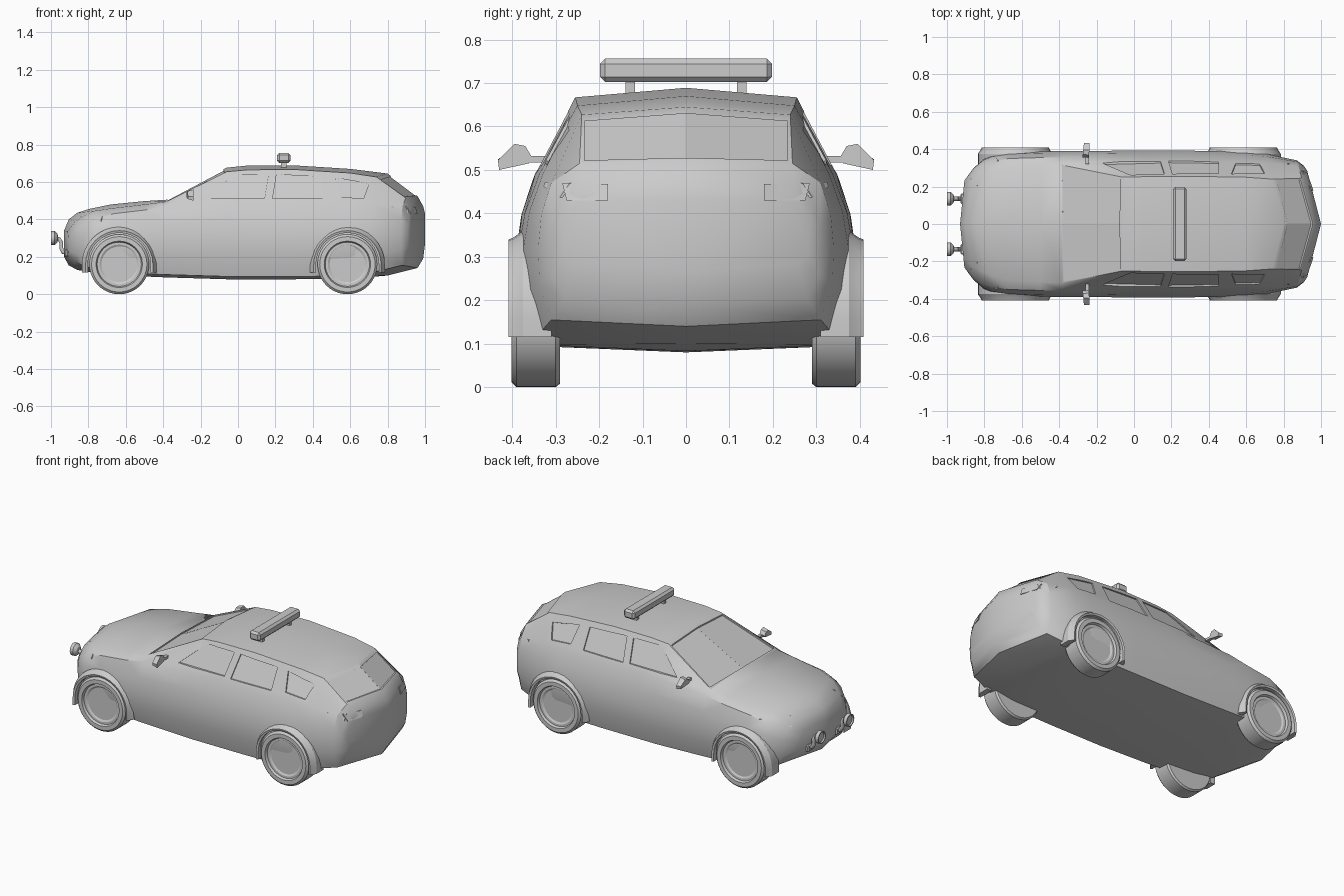
import bpy, bmesh, math
from mathutils import Vector
from mathutils.bvhtree import BVHTree

if "Cube" in bpy.data.objects:
    bpy.data.objects.remove(bpy.data.objects["Cube"])


def make(name, verts, faces, angle=30, mirror=False):
    bm = bmesh.new()
    vs = [bm.verts.new(v) for v in verts]
    for f in faces:
        bm.faces.new([vs[i] for i in f])
    if mirror:
        geo = bm.verts[:] + bm.edges[:] + bm.faces[:]
        bmesh.ops.mirror(bm, geom=geo, axis='Y', merge_dist=0.0001)
    bmesh.ops.remove_doubles(bm, verts=bm.verts[:], dist=0.00005)
    bmesh.ops.recalc_face_normals(bm, faces=bm.faces[:])
    me = bpy.data.meshes.new(name)
    bm.to_mesh(me)
    bm.free()
    ob = bpy.data.objects.new(name, me)
    bpy.context.collection.objects.link(ob)
    smooth(ob, angle)
    return ob


def activate(ob):
    bpy.ops.object.select_all(action='DESELECT')
    ob.select_set(True)
    bpy.context.view_layer.objects.active = ob


def smooth(ob, angle):
    activate(ob)
    bpy.ops.object.shade_smooth_by_angle(angle=math.radians(angle))


def extrude_points(name, a, b):
    n = len(a)
    faces = [list(range(n)), list(range(n, 2 * n))]
    faces += [(i, (i + 1) % n, n + (i + 1) % n, n + i) for i in range(n)]
    return make(name, a + b, faces)


def panel(name, pts, d, inn, out):
    """Prism following the body surface under the points, cast along d."""
    d = Vector(d).normalized()
    hits = [h for h in (tree.ray_cast(Vector(p) - d * 0.5, d)[0] for p in pts) if h]
    return extrude_points(name, [h - d * out for h in hits], [h + d * inn for h in hits])


def lathe(name, profile, centre, axis, seg=32):
    """Profile of (radius, position along axis)."""
    verts, faces, m = [], [], len(profile)
    for i in range(seg):
        a = 2 * math.pi * i / seg
        for r, t in profile:
            u, w = r * math.cos(a), r * math.sin(a)
            p = (u, t, w) if axis == 'Y' else (t, u, w)
            verts.append(Vector(p) + Vector(centre))
    for i in range(seg):
        j = (i + 1) % seg
        faces += [(i * m + k, i * m + k + 1, j * m + k + 1, j * m + k) for k in range(m - 1)]
    return make(name, verts, faces)


def box(name, loc, size, bevel=0.0):
    bpy.ops.mesh.primitive_cube_add(size=1, location=loc)
    ob = bpy.context.object
    ob.name = name
    ob.scale = size
    bpy.ops.object.transform_apply(location=False, rotation=False, scale=True)
    if bevel:
        mod = ob.modifiers.new('bevel', 'BEVEL')
        mod.width, mod.segments = bevel, 1
    return ob


# Body stations: x, top z, edge y, edge z, belt y, belt z, widest y, bottom z, plan sweep
stations = [
    (-.93, .34, .18, .335, .22, .31, .23, .20, .10),
    (-.905, .40, .22, .39, .28, .35, .30, .155, .16),
    (-.86, .435, .25, .42, .32, .38, .345, .13, .16),
    (-.80, .455, .27, .445, .335, .40, .365, .12, .10),
    (-.68, .48, .30, .46, .35, .43, .382, .105, .03),
    (-.50, .498, .31, .48, .355, .45, .388, .095, 0),
    (-.385, .505, .315, .495, .355, .47, .39, .09, 0),
    (-.06, .677, .25, .655, .348, .49, .392, .08, 0),
    (.05, .688, .253, .665, .347, .49, .392, .08, 0),
    (.30, .689, .255, .667, .347, .49, .392, .08, 0),
    (.60, .67, .25, .648, .338, .49, .388, .083, 0),
    (.80, .645, .24, .627, .33, .49, .375, .10, -.25),
    (.96, .525, .245, .515, .31, .47, .34, .14, -.26),
    (.99, .47, .25, .465, .29, .42, .31, .19, -.26),
    (1.0, .43, .24, .43, .27, .40, .285, .27, -.26),
]


def half_ring(s):
    x, zt, ye, ze, yb, zb, ym, zl, k = s
    h = zb - zl
    pts = [(0, zt), (ye, ze), (yb, zb), ((yb + ym) / 2 + .008, zl + .78 * h), (ym, zl + .55 * h),
           (ym - .003, zl + .3 * h), (ym - .03, zl + .015), (0, zl)]
    return [(x + k * y, y, z) for y, z in pts]


verts = [p for s in stations for p in half_ring(s)]
n, m = len(stations), 8
faces = [(i * m + j, i * m + j + 1, i * m + m + j + 1, i * m + m + j)
         for i in range(n - 1) for j in range(m - 1)]
faces += [range(m), range((n - 1) * m, n * m)]
body = make('car_body', verts, faces, 32, mirror=True)

bm = bmesh.new()
bm.from_mesh(body.data)
tree = BVHTree.FromBMesh(bm)
bm.free()

# Windows: recess cut into the body, with a glass pane in each
side_windows = {
    'front_side_window': [(-.168, .511), (.142, .515), (.163, .64), (-.013, .64), (-.072, .596)],
    'middle_side_window': [(.185, .511), (.452, .511), (.452, .628), (.206, .64)],
    'rear_side_window': [(.543, .521), (.671, .511), (.70, .591), (.521, .623)],
}
openings = []
for s in (1, -1):
    for name, poly in side_windows.items():
        openings.append((name, [(x, .4 * s, z) for x, z in poly], (0, -s, 0)))
    openings.append(('windshield', [(x, y * s, .8) for x, y in
                     [(-.38, -.002), (-.372, .305), (-.072, .243), (-.078, -.002)]], (0, 0, -1)))
    openings.append(('rear_window', [(1, y * s, z) for y, z in
                     [(-.002, .528), (.234, .522), (.234, .612), (-.002, .63)]], (-1, 0, 0)))
for name, pts, d in openings:
    cutter = panel('window_cutter', pts, d, .012, .03)
    mod = body.modifiers.new('recess', 'BOOLEAN')
    mod.operation, mod.solver, mod.object = 'DIFFERENCE', 'EXACT', cutter
    activate(body)
    bpy.ops.object.modifier_apply(modifier=mod.name)
    bpy.data.objects.remove(cutter, do_unlink=True)
    panel(name, pts, d, .02, -.008)
smooth(body, 32)

for s in (1, -1):
    # Head and tail lights
    panel('headlight', [(x, y * s, z) for x, y, z in
          [(-.88, .25, .37), (-.75, .37, .39), (-.75, .37, .415), (-.88, .25, .415)]],
          (.66, -.75 * s, 0), .02, .005)
    panel('tail_light', [(1, y * s, z) for y, z in
          [(.18, .43), (.275, .43), (.285, .47), (.18, .467)]], (-1, 0, 0), .02, .006)
    panel('tail_light_side', [(x, .4 * s, z) for x, z in
          [(.82, .462), (.91, .436), (.91, .47), (.82, .472)]], (0, -s, 0), .02, .006)

    for wx, end in ((-.635, 'front'), (.585, 'rear')):
        # Wheels with dished hubs
        lathe(end + '_wheel', [(r, t * s) for r, t in
              [(0, .382), (.095, .382), (.105, .388), (.118, .388), (.124, .402), (.148, .402),
               (.16, .39), (.16, .30), (.152, .29), (0, .29)]], (wx, 0, .16), 'Y', 40)
        # Flared arches
        section = [(.168, .31), (.168, .404), (.18, .408), (.184, .398), (.2, .375), (.2, .31)]
        path = [(1, 0, .115)] + [(math.cos(a), math.sin(a), .16) for a in
                                 [math.pi * i / 16 for i in range(17)]] + [(-1, 0, .115)]
        av = [(wx + c * r, y * s, z0 + sn * r) for c, sn, z0 in path for r, y in section]
        q = len(section)
        af = [(i * q + j, i * q + (j + 1) % q, (i + 1) * q + (j + 1) % q, (i + 1) * q + j)
              for i in range(len(path) - 1) for j in range(q)]
        make(end + '_wheel_arch', av, af + [range(q), range(len(av) - q, len(av))])

    # Door mirrors
    outline = [(.362, .515), (.43, .50), (.433, .522), (.395, .56), (.37, .555), (.355, .53)]
    extrude_points('door_mirror', [(-.24 + .03 * (y - .36), y * s, z) for y, z in outline],
                   [(-.275 + .1 * (y - .36), y * s * .98 + .008 * s, .53 + (z - .53) * .7) for y, z in outline])
    box('mirror_arm', (-.25, .345 * s, .525), (.02, .05, .015))

    # Fog lamps on curved brackets
    lathe('fog_lamp', [(0, -.992), (.028, -.992), (.031, -1), (.037, -1), (.037, -.98),
                       (.022, -.965), (0, -.96)], (0, .135 * s, .30), 'X', 20)
    cu = bpy.data.curves.new('fog_lamp_bracket', 'CURVE')
    cu.dimensions, cu.bevel_depth, cu.bevel_resolution, cu.use_fill_caps = '3D', .012, 1, True
    sp = cu.splines.new('POLY')
    route = [(-.975, .298), (-.955, .295), (-.945, .275), (-.945, .245), (-.935, .225), (-.89, .22)]
    sp.points.add(len(route) - 1)
    for p, (x, z) in zip(sp.points, route):
        p.co = (x, .135 * s, z, 1)
    ob = bpy.data.objects.new('fog_lamp_bracket', cu)
    bpy.context.collection.objects.link(ob)
    activate(ob)
    bpy.ops.object.convert(target='MESH')
    box('fog_lamp_foot', (-.915, .135 * s, .22), (.025, .055, .04), .006)

    # Light bar legs
    box('light_bar_leg', (.245, .128 * s, .69), (.03, .022, .04))

# Roof light bar
box('light_bar', (.245, 0, .729), (.072, .396, .054), .012)
